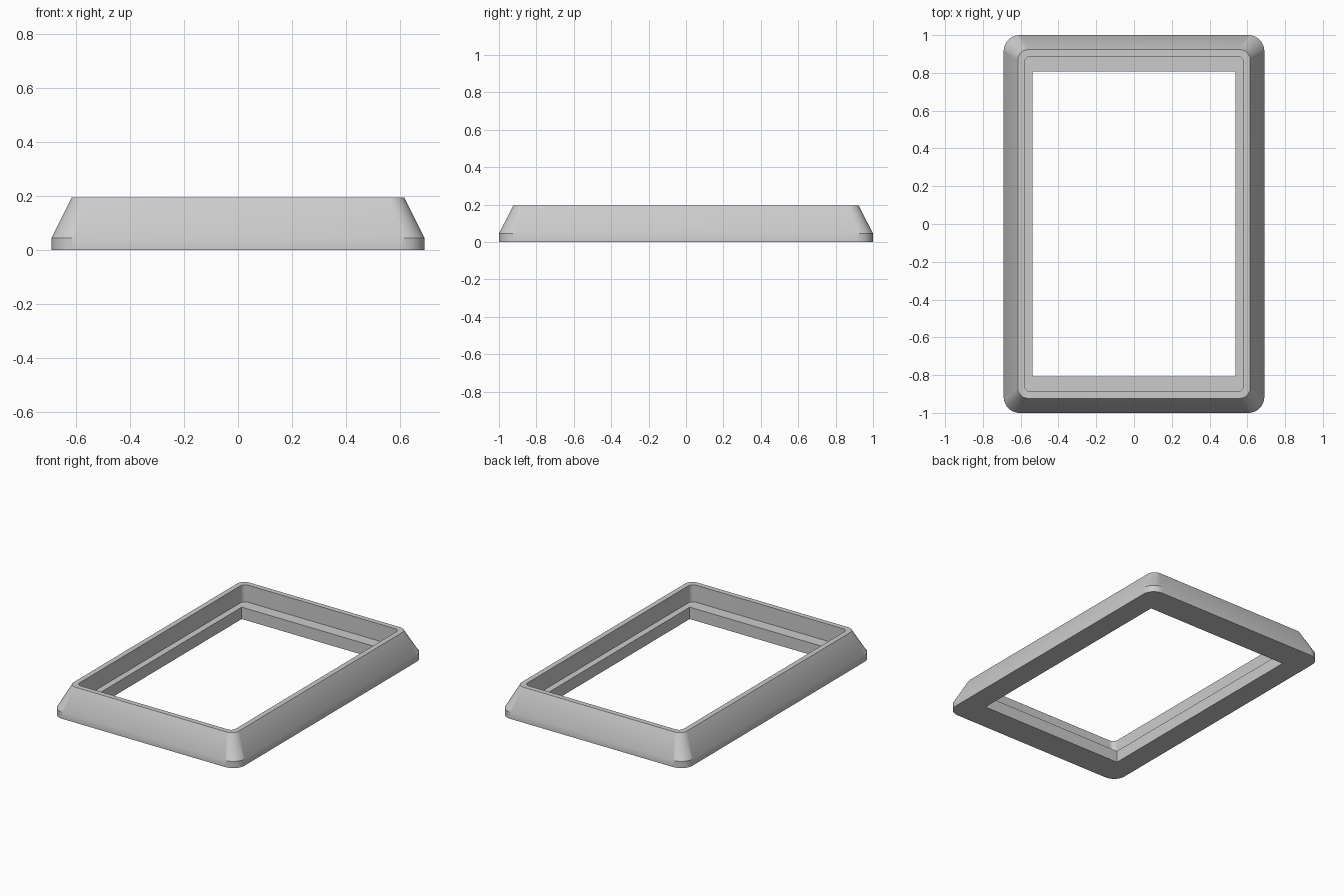
import bpy, bmesh, math

cube = bpy.data.objects.get("Cube")
if cube:
    bpy.data.objects.remove(cube, do_unlink=True)

STEPS = 12  # segments per rounded corner


def ring(bm, hx, hy, r, z, lift=0.0, inset=0.0):
    """Rounded rectangle of vertices; lift and inset fade in towards each corner's middle."""
    verts = []
    for k, (sx, sy) in enumerate([(1, 1), (-1, 1), (-1, -1), (1, -1)]):
        for i in range(STEPS + 1):
            t = i / STEPS
            a = (k + t) * math.pi / 2
            bulge = math.sin(math.pi * t)
            rad = r - inset * bulge
            verts.append(bm.verts.new((sx * (hx - r) + rad * math.cos(a),
                                       sy * (hy - r) + rad * math.sin(a),
                                       z + lift * bulge)))
    return verts


bm = bmesh.new()
rings = [
    ring(bm, 0.69, 1.0, 0.085, 0.0),                    # base outline
    ring(bm, 0.69, 1.0, 0.085, 0.045),                  # top of the upright edge
    ring(bm, 0.69, 1.0, 0.085, 0.045, 0.01, 0.008),     # small corner notches
    ring(bm, 0.615, 0.923, 0.055, 0.195),               # outer edge of the rim
    ring(bm, 0.58, 0.888, 0.035, 0.195),                # inner edge of the rim
    ring(bm, 0.58, 0.888, 0.035, 0.08),                 # foot of the recess
    ring(bm, 0.538, 0.808, 0.0, 0.08),                  # inner ledge
    ring(bm, 0.538, 0.808, 0.0, 0.0),                   # opening underneath
]

# Bridge each ring to the next, closing the loop through the underside
for lower, upper in zip(rings, rings[1:] + rings[:1]):
    n = len(lower)
    for i in range(n):
        j = (i + 1) % n
        bm.faces.new((lower[i], lower[j], upper[j], upper[i]))

bmesh.ops.remove_doubles(bm, verts=bm.verts, dist=0.0001)
bmesh.ops.recalc_face_normals(bm, faces=bm.faces)

mesh = bpy.data.meshes.new("bezel_frame")
bm.to_mesh(mesh)
bm.free()
frame = bpy.data.objects.new("bezel_frame", mesh)
bpy.context.collection.objects.link(frame)

# Single plain grey
grey = bpy.data.materials.new("light_grey")
grey.use_nodes = True
colour = (0.6, 0.6, 0.6, 1.0)
grey.diffuse_color = colour
grey.node_tree.nodes["Principled BSDF"].inputs["Base Color"].default_value = colour
mesh.materials.append(grey)

# Smooth corners, crisp rim and ledge edges
bpy.ops.object.select_all(action="DESELECT")
frame.select_set(True)
bpy.context.view_layer.objects.active = frame
bpy.ops.object.shade_smooth_by_angle(angle=math.radians(30))
